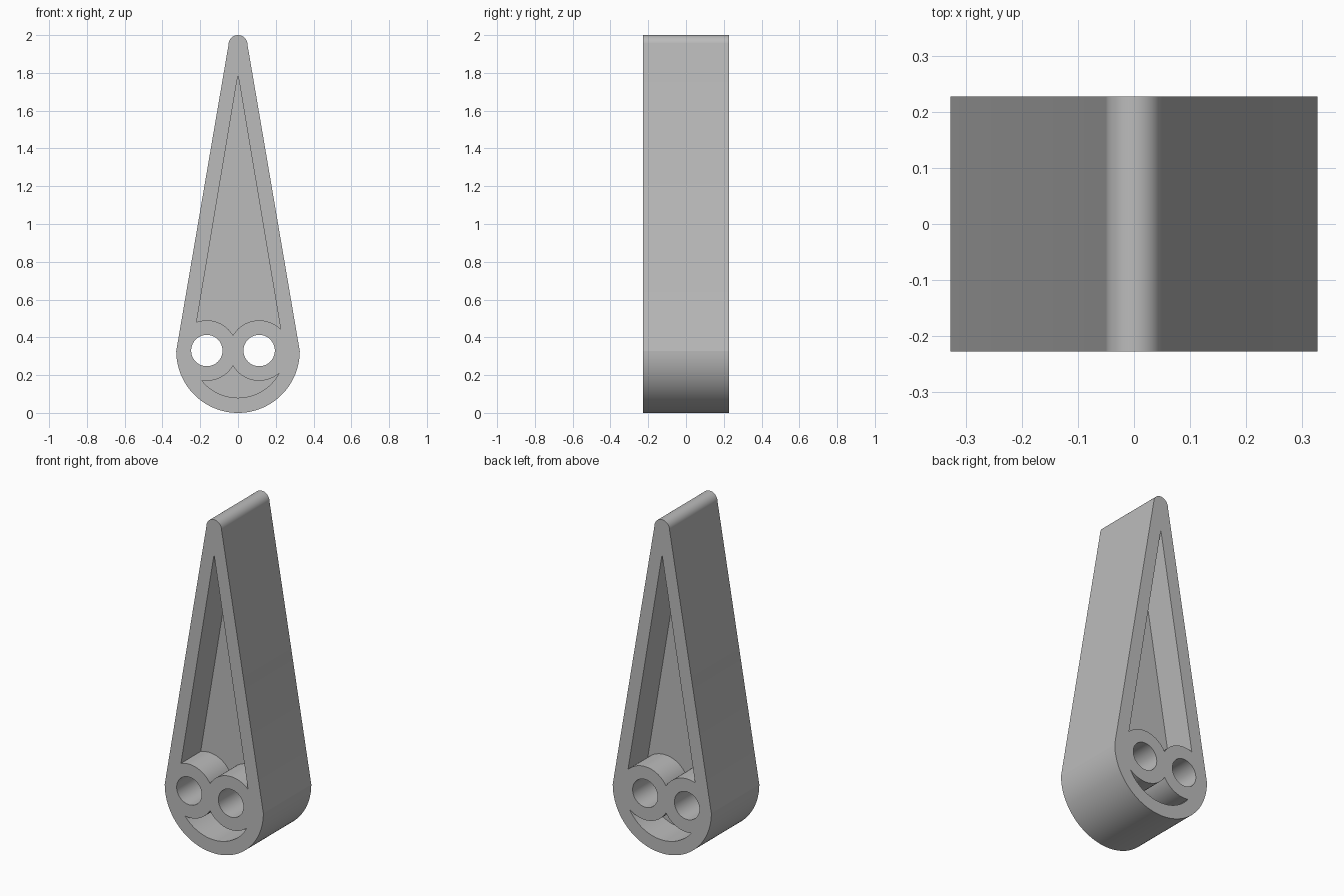
import bpy
import bmesh
from math import sin, cos, pi, atan2, sqrt, radians
from mathutils import Vector

cube = bpy.data.objects.get("Cube")
if cube:
    bpy.data.objects.remove(cube, do_unlink=True)

HALF = 0.227             # half of the body's depth
WEB = 0.04               # half thickness of the thin web between the recesses
BIG_R, TIP_R = 0.327, 0.05
BASE = Vector((0, BIG_R))
HOLES = [Vector((-0.165, 0.33)), Vector((0.112, 0.33))]
HOLE_R, RING_R, SMILE_R = 0.083, 0.16, 0.247
APEX, SLOPE = Vector((0, 1.79)), 0.1675

grey = bpy.data.materials.new("plain grey")
grey.use_nodes = True
colour = (0.5, 0.5, 0.5, 1)
grey.diffuse_color = colour
grey.node_tree.nodes["Principled BSDF"].inputs["Base Color"].default_value = colour


def arc(centre, r, a0, a1, n=32):
    return [centre + r * Vector((cos(a0 + (a1 - a0) * i / n), sin(a0 + (a1 - a0) * i / n)))
            for i in range(n + 1)]


def arc_between(centre, r, p, q, n=28):
    """Shorter arc from p to q."""
    a = atan2(*(p - centre).yx)
    b = atan2(*(q - centre).yx)
    turn = (b - a + pi) % (2 * pi) - pi
    return arc(centre, r, a, a + turn, n)


def prism(name, profile, y0, y1):
    """Extrude an x-z profile from y0 to y1."""
    bm = bmesh.new()
    face = bm.faces.new([bm.verts.new((p.x, y0, p.y)) for p in profile])
    new = bmesh.ops.extrude_face_region(bm, geom=[face])["geom"]
    verts = [v for v in new if isinstance(v, bmesh.types.BMVert)]
    bmesh.ops.translate(bm, verts=verts, vec=(0, y1 - y0, 0))
    bmesh.ops.remove_doubles(bm, verts=bm.verts, dist=1e-5)
    bmesh.ops.recalc_face_normals(bm, faces=bm.faces)
    mesh = bpy.data.meshes.new(name)
    bm.to_mesh(mesh)
    bm.free()
    mesh.materials.append(grey)
    obj = bpy.data.objects.new(name, mesh)
    bpy.context.collection.objects.link(obj)
    return obj


def circle_meet(c1, r1, c2, r2, side):
    """One of the two crossing points of two circles."""
    d = c2 - c1
    a = (r1 * r1 - r2 * r2 + d.length_squared) / (2 * d.length)
    h = sqrt(r1 * r1 - a * a)
    u = d.normalized()
    return c1 + a * u + side * h * Vector((-u.y, u.x))


def edge_meet(c, side):
    """Upper crossing of a ring with a sloping recess edge."""
    edge = Vector((side * SLOPE, -1)).normalized()
    f = APEX - c
    b = f.dot(edge)
    return APEX + edge * (-b - sqrt(b * b - f.length_squared + RING_R ** 2))


# Teardrop body
body = prism("teardrop_body",
             arc(BASE, BIG_R, pi, 2 * pi, 64)
             + arc(Vector((0, 2 - TIP_R)), TIP_R, 0, pi, 40), -HALF, HALF)

# Long tapering recess, scalloped by the two rings
left, right = HOLES
low = circle_meet(left, RING_R, right, RING_R, -1)
high = circle_meet(left, RING_R, right, RING_R, 1)
taper = ([APEX] + arc_between(left, RING_R, edge_meet(left, -1), high)
         + arc_between(right, RING_R, high, edge_meet(right, 1))[1:])

# Crescent recess under the rings
end_l = circle_meet(BASE, SMILE_R, left, RING_R, 1)
end_r = circle_meet(BASE, SMILE_R, right, RING_R, -1)
crescent = (arc_between(BASE, SMILE_R, end_l, end_r, 40)
            + arc_between(right, RING_R, end_r, low)[1:]
            + arc_between(left, RING_R, low, end_l)[1:-1])

# Cutters: two through holes, and both recesses on front and back
cutters = [prism("hole_cutter", arc(c, HOLE_R, 0, 2 * pi, 64)[:-1], -1, 1) for c in HOLES]
for side in (-1, 1):
    for shape in (taper, crescent):
        cutters.append(prism("recess_cutter", shape, side * WEB, side * 0.5))

bpy.context.view_layer.objects.active = body
for cutter in cutters:
    mod = body.modifiers.new("cut", "BOOLEAN")
    mod.operation = "DIFFERENCE"
    mod.solver = "EXACT"
    mod.object = cutter
    bpy.ops.object.modifier_apply(modifier=mod.name)
    bpy.data.objects.remove(cutter, do_unlink=True)

# Smooth round walls with crisp rims
bpy.ops.object.select_all(action="DESELECT")
body.select_set(True)
bpy.ops.object.shade_smooth_by_angle(angle=radians(8))
